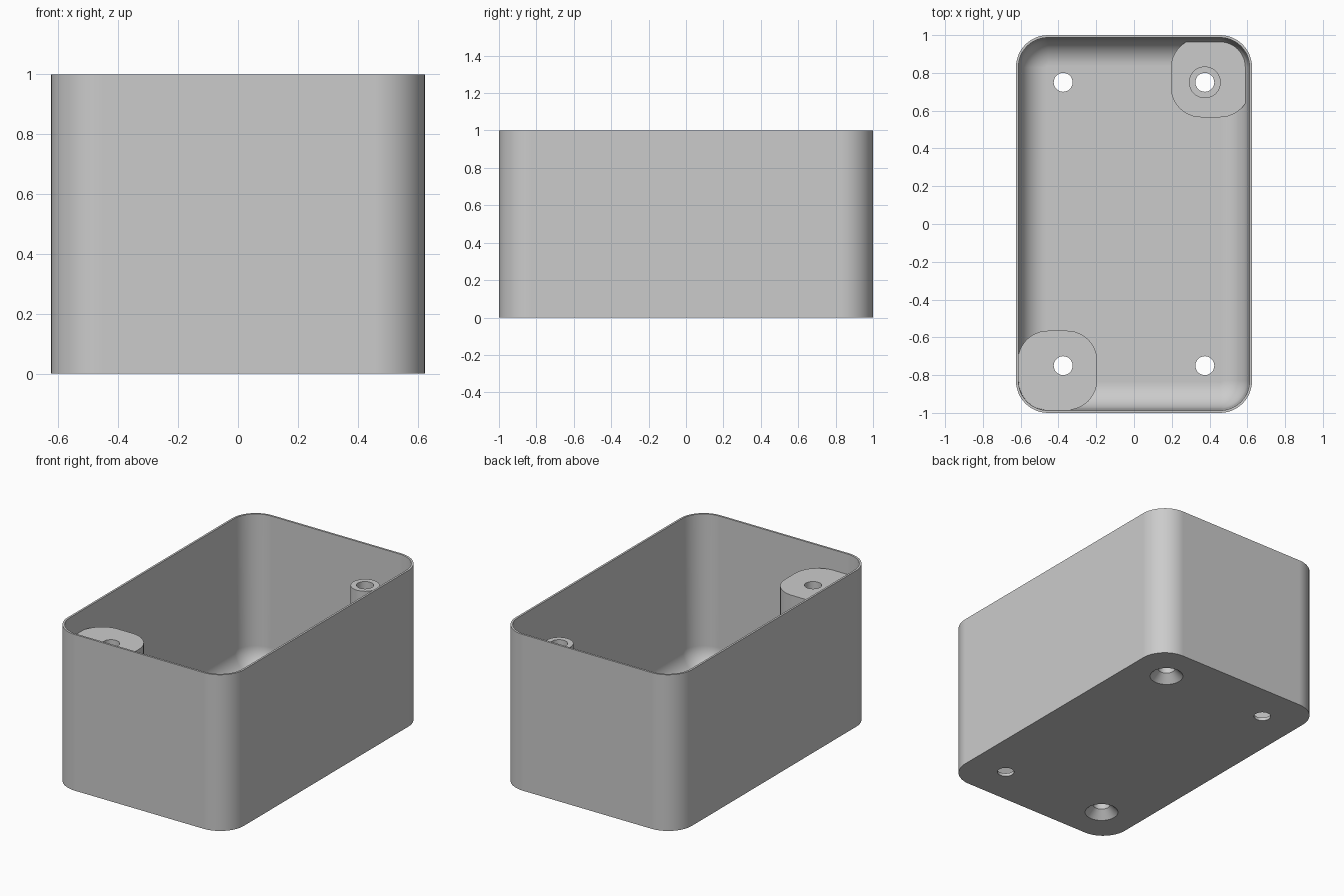
import bpy, bmesh, math

cube = bpy.data.objects.get("Cube")
if cube:
    bpy.data.objects.remove(cube, do_unlink=True)

grey = bpy.data.materials.new("plain grey")
grey.use_nodes = True
COLOUR = (0.6, 0.6, 0.6, 1)
grey.diffuse_color = COLOUR
grey.node_tree.nodes["Principled BSDF"].inputs["Base Color"].default_value = COLOUR

HX, HY, HEIGHT, CORNER = 0.625, 1.0, 1.0, 0.17
FLOOR, RIM, WALL, FILLET = 0.02, 0.013, 0.022, 0.14
HOLE_X, HOLE_Y, HOLE_R = 0.375, 0.75, 0.05
POST_TOP, PAD_TOP = 0.87, 0.1


def ring(cx, cy, hx, hy, r, z, steps=12):
    """Rounded rectangle outline; a circle when hx = hy = r."""
    points = []
    for q, (sx, sy) in enumerate(((1, 1), (-1, 1), (-1, -1), (1, -1))):
        for i in range(steps + 1):
            a = (q + i / steps) * math.pi / 2
            points.append((cx + sx * (hx - r) + r * math.cos(a),
                           cy + sy * (hy - r) + r * math.sin(a), z))
    return points


def circle(cx, cy, r, z):
    return ring(cx, cy, r, r, r, z)


def loft(name, rings):
    """Skin a stack of outlines and close both ends."""
    bm = bmesh.new()
    loops = [[bm.verts.new(p) for p in pts] for pts in rings]
    n = len(loops[0])
    for low, high in zip(loops, loops[1:]):
        for i in range(n):
            j = (i + 1) % n
            bm.faces.new((low[i], low[j], high[j], high[i]))
    bm.faces.new(loops[0][::-1])
    bm.faces.new(loops[-1])
    bmesh.ops.remove_doubles(bm, verts=bm.verts, dist=1e-5)
    bmesh.ops.recalc_face_normals(bm, faces=bm.faces)
    mesh = bpy.data.meshes.new(name)
    bm.to_mesh(mesh)
    bm.free()
    mesh.materials.append(grey)
    obj = bpy.data.objects.new(name, mesh)
    bpy.context.collection.objects.link(obj)
    return obj


def box_ring(inset, z):
    return ring(0, 0, HX - inset, HY - inset, CORNER - inset, z)


# Open box: outside wall, rim, slightly drafted inside wall, floor fillet
shell = [box_ring(0, 0), box_ring(0, HEIGHT), box_ring(RIM, HEIGHT)]
for i in range(13):
    a = i / 12 * math.pi / 2
    shell.append(box_ring(WALL + FILLET * (1 - math.cos(a)),
                          FLOOR + FILLET * (1 - math.sin(a))))
parts = [loft("box_shell", shell)]


# Corner blocks: a tall one at one corner, a low pad at the opposite one
def block(name, side, top):
    outline = [ring(side * 0.405, side * 0.775, 0.21, 0.21, 0.16, z)
               for z in (FLOOR / 2, top)]
    return loft(name, outline)


parts.append(block("tall_corner_post", -1, POST_TOP))
parts.append(block("low_corner_pad", 1, PAD_TOP))

# Slim screw tube standing on the low pad
parts.append(loft("screw_tube", [circle(HOLE_X, HOLE_Y, 0.084, z)
                                 for z in (PAD_TOP - 0.03, POST_TOP)]))

# Screw holes: plain on one diagonal, countersunk below the blocks
cutters = []
for sx in (-1, 1):
    for sy in (-1, 1):
        x, y = sx * HOLE_X, sy * HOLE_Y
        hole = [circle(x, y, HOLE_R, z) for z in (0.05, 1.1)]
        bottom = 0.12 if sx == sy else HOLE_R
        hole.insert(0, circle(x, y, bottom, -0.022))
        cutters.append(loft("hole_cutter", hole))

for part in parts:
    bpy.ops.object.select_all(action="DESELECT")
    bpy.context.view_layer.objects.active = part
    part.select_set(True)
    for cutter in cutters:
        mod = part.modifiers.new("hole", "BOOLEAN")
        mod.operation = "DIFFERENCE"
        mod.solver = "EXACT"
        mod.object = cutter
        bpy.ops.object.modifier_apply(modifier=mod.name)
    bpy.ops.object.shade_smooth_by_angle(angle=math.radians(30))
    weighted = part.modifiers.new("even shading", "WEIGHTED_NORMAL")
    weighted.keep_sharp = True

for cutter in cutters:
    bpy.data.objects.remove(cutter, do_unlink=True)
